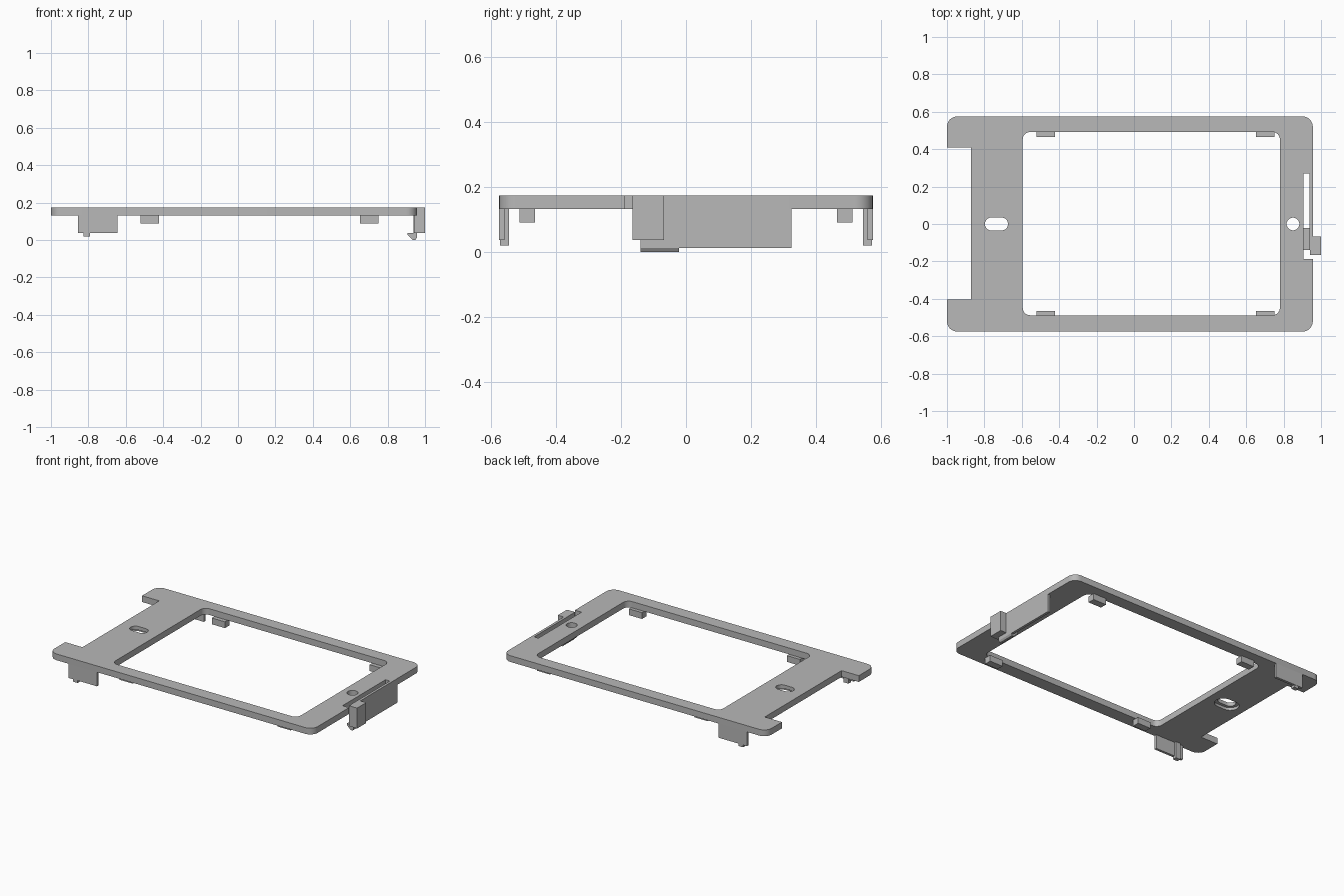
import bpy, bmesh, math

cube = bpy.data.objects.get("Cube")
if cube:
    bpy.data.objects.remove(cube, do_unlink=True)

grey = bpy.data.materials.new("plain grey")
grey.use_nodes = True
grey.diffuse_color = (0.48, 0.48, 0.48, 1)
grey.node_tree.nodes["Principled BSDF"].inputs["Base Color"].default_value = (0.48, 0.48, 0.48, 1)

TOP, UNDER = 0.174, 0.132          # plate faces
AXES = {"x": lambda a, b, c: (c, a, b),
        "y": lambda a, b, c: (a, c, b),
        "z": lambda a, b, c: (a, b, c)}


def prism(name, pts, lo, hi, axis="z"):
    """Extrude a 2D outline from lo to hi along an axis."""
    put = AXES[axis]
    bm = bmesh.new()
    low = [bm.verts.new(put(a, b, lo)) for a, b in pts]
    high = [bm.verts.new(put(a, b, hi)) for a, b in pts]
    bm.faces.new(low)
    bm.faces.new(high)
    n = len(pts)
    for i in range(n):
        j = (i + 1) % n
        bm.faces.new((low[i], low[j], high[j], high[i]))
    bmesh.ops.recalc_face_normals(bm, faces=bm.faces)
    mesh = bpy.data.meshes.new(name)
    bm.to_mesh(mesh)
    bm.free()
    mesh.materials.append(grey)
    obj = bpy.data.objects.new(name, mesh)
    bpy.context.collection.objects.link(obj)
    return obj


def rounded(x0, x1, y0, y1, r, seg=8):
    """Outline of a rectangle with round corners."""
    pts = []
    corners = [(x1 - r, y1 - r), (x0 + r, y1 - r), (x0 + r, y0 + r), (x1 - r, y0 + r)]
    for k, (cx, cy) in enumerate(corners):
        for i in range(seg + 1):
            t = math.pi / 2 * (k + i / seg)
            p = (cx + r * math.cos(t), cy + r * math.sin(t))
            if not pts or math.dist(p, pts[-1]) > 1e-5:
                pts.append(p)
    if math.dist(pts[0], pts[-1]) < 1e-5:
        pts.pop()
    return pts


def rect(x0, x1, y0, y1):
    return [(x0, y0), (x1, y0), (x1, y1), (x0, y1)]


def box(name, x0, x1, y0, y1, z0, z1):
    return prism(name, rect(x0, x1, y0, y1), z0, z1)


def cut(obj, outline, lo=0.0, hi=0.3):
    """Remove a prism from the object."""
    cutter = prism("cutter", outline, lo, hi)
    cutter.hide_render = True
    mod = obj.modifiers.new("cut", "BOOLEAN")
    mod.operation, mod.solver, mod.object = "DIFFERENCE", "EXACT", cutter
    bpy.context.view_layer.objects.active = obj
    bpy.ops.object.modifier_apply(modifier=mod.name)
    bpy.data.objects.remove(cutter, do_unlink=True)


# Frame plate with window, end notch, latch slot and screw holes
plate = prism("frame_plate", rounded(-1, 0.956, -0.575, 0.575, 0.055), UNDER, TOP)
cut(plate, rounded(-0.595, 0.78, -0.488, 0.492, 0.04))
cut(plate, rect(-1.1, -0.872, -0.405, 0.41))
cut(plate, rect(0.907, 1.1, -0.187, 0.27))
cut(plate, rounded(-0.797, -0.674, -0.035, 0.035, 0.0349))
cut(plate, rounded(-0.817, -0.654, -0.055, 0.055, 0.0549), 0.1, 0.15)
cut(plate, rounded(0.816, 0.884, -0.034, 0.034, 0.0339))

# Flexible latch arm: rises through the slot, hangs below the plate past it
prism("latch_arm", [(-0.14, 0.012), (0.325, 0.012), (0.325, UNDER),
                    (0.27, UNDER), (0.27, TOP), (-0.14, TOP)], 0.939, 0.956, "x")
# Thumb block and catch on the arm
box("latch_thumb_block", 0.941, 1.0, -0.165, -0.068, 0.037, TOP)
prism("latch_hook", [(0.907, 0.037), (0.907, 0.027), (0.934, 0.0), (0.948, 0.0),
                     (0.956, 0.012), (0.956, 0.037)], -0.14, -0.022, "y")

# Mirrored parts on both long sides
for side, s in (("front", -1), ("back", 1)):
    def mirrored(name, x0, x1, y0, y1, z0, z1):
        ya, yb = sorted((s * y0, s * y1))
        return box(f"{side}_{name}", x0, x1, ya, yb, z0, z1)

    mirrored("clip_wall", -0.855, -0.645, 0.558, 0.575, 0.037, UNDER)
    mirrored("clip_rib", -0.825, -0.79, 0.545, 0.558, 0.02, UNDER)
    mirrored("clip_foot", -0.825, -0.79, 0.558, 0.573, 0.02, 0.037)
    mirrored("left_tab", 0.652, 0.75, 0.465, 0.512, 0.09, UNDER)
    mirrored("right_tab", -0.52, -0.423, 0.465, 0.512, 0.09, UNDER)

# Smooth the round corners, keep edges crisp
bpy.ops.object.select_all(action="DESELECT")
plate.select_set(True)
bpy.context.view_layer.objects.active = plate
bpy.ops.object.shade_smooth_by_angle(angle=math.radians(30))
